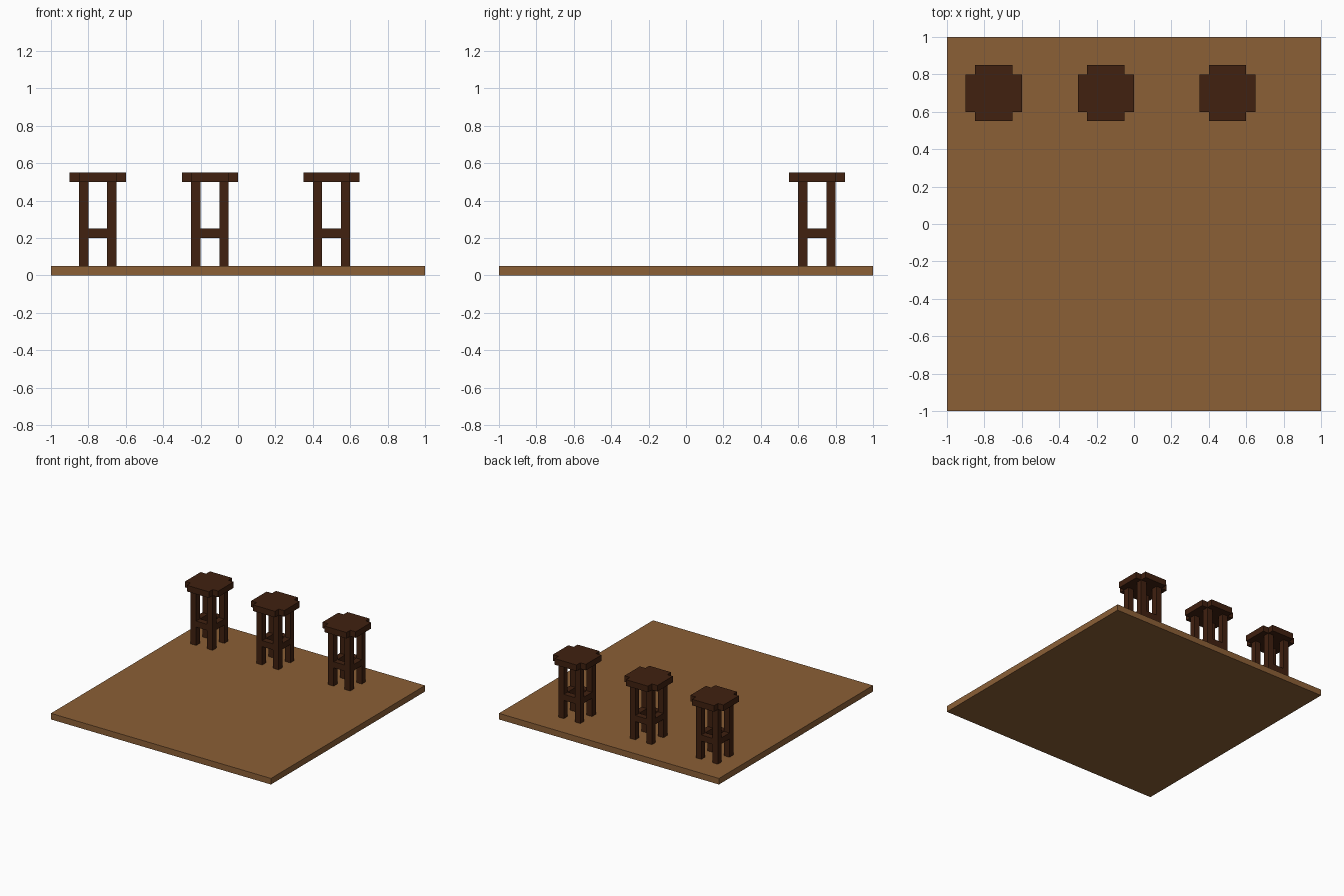
import bpy, bmesh

if "Cube" in bpy.data.objects:
    bpy.data.objects.remove(bpy.data.objects["Cube"])


def material(name, rgb):
    m = bpy.data.materials.new(name)
    m.diffuse_color = (*rgb, 1)
    m.use_nodes = True
    m.node_tree.nodes["Principled BSDF"].inputs["Base Color"].default_value = m.diffuse_color
    return m


floor_wood = material("light brown wood", (0.26, 0.115, 0.037))
stool_wood = material("dark brown wood", (0.052, 0.0148, 0.005))


def prism(name, outline, z0, z1, mat):
    """Extrude a counter-clockwise xy outline from z0 to z1."""
    bm = bmesh.new()
    face = bm.faces.new([bm.verts.new((x, y, z0)) for x, y in outline])
    ext = bmesh.ops.extrude_face_region(bm, geom=[face], use_keep_orig=True)
    top = [v for v in ext["geom"] if isinstance(v, bmesh.types.BMVert)]
    bmesh.ops.translate(bm, verts=top, vec=(0, 0, z1 - z0))
    bmesh.ops.recalc_face_normals(bm, faces=bm.faces)
    mesh = bpy.data.meshes.new(name)
    bm.to_mesh(mesh)
    bm.free()
    mesh.materials.append(mat)
    ob = bpy.data.objects.new(name, mesh)
    bpy.context.collection.objects.link(ob)
    return ob


def box(name, cx, cy, hx, hy, z0, z1, mat):
    return prism(name, [(cx - hx, cy - hy), (cx + hx, cy - hy),
                        (cx + hx, cy + hy), (cx - hx, cy + hy)], z0, z1, mat)


def stool(cx, cy):
    # Seat: square with notched corners
    a, b = 0.15, 0.10
    plus = [(-b, -a), (b, -a), (b, -b), (a, -b), (a, b), (b, b),
            (b, a), (-b, a), (-b, b), (-a, b), (-a, -b), (-b, -b)]
    prism("seat", [(cx + x, cy + y) for x, y in plus], 0.5, 0.55, stool_wood)
    # Four legs, joined by a ring of rungs
    d, h = 0.075, 0.025
    for sx in (-1, 1):
        for sy in (-1, 1):
            box("leg", cx + sx * d, cy + sy * d, h, h, 0.05, 0.5, stool_wood)
    for s in (-1, 1):
        box("cross_rung", cx, cy + s * d, 0.05, h, 0.2, 0.25, stool_wood)
        box("side_rung", cx + s * d, cy, h, 0.05, 0.2, 0.25, stool_wood)


# Floor slab
box("floor", 0, 0, 1, 1, 0, 0.05, floor_wood)

# Row of bar stools along the back
for x in (-0.75, -0.15, 0.5):
    stool(x, 0.7)
